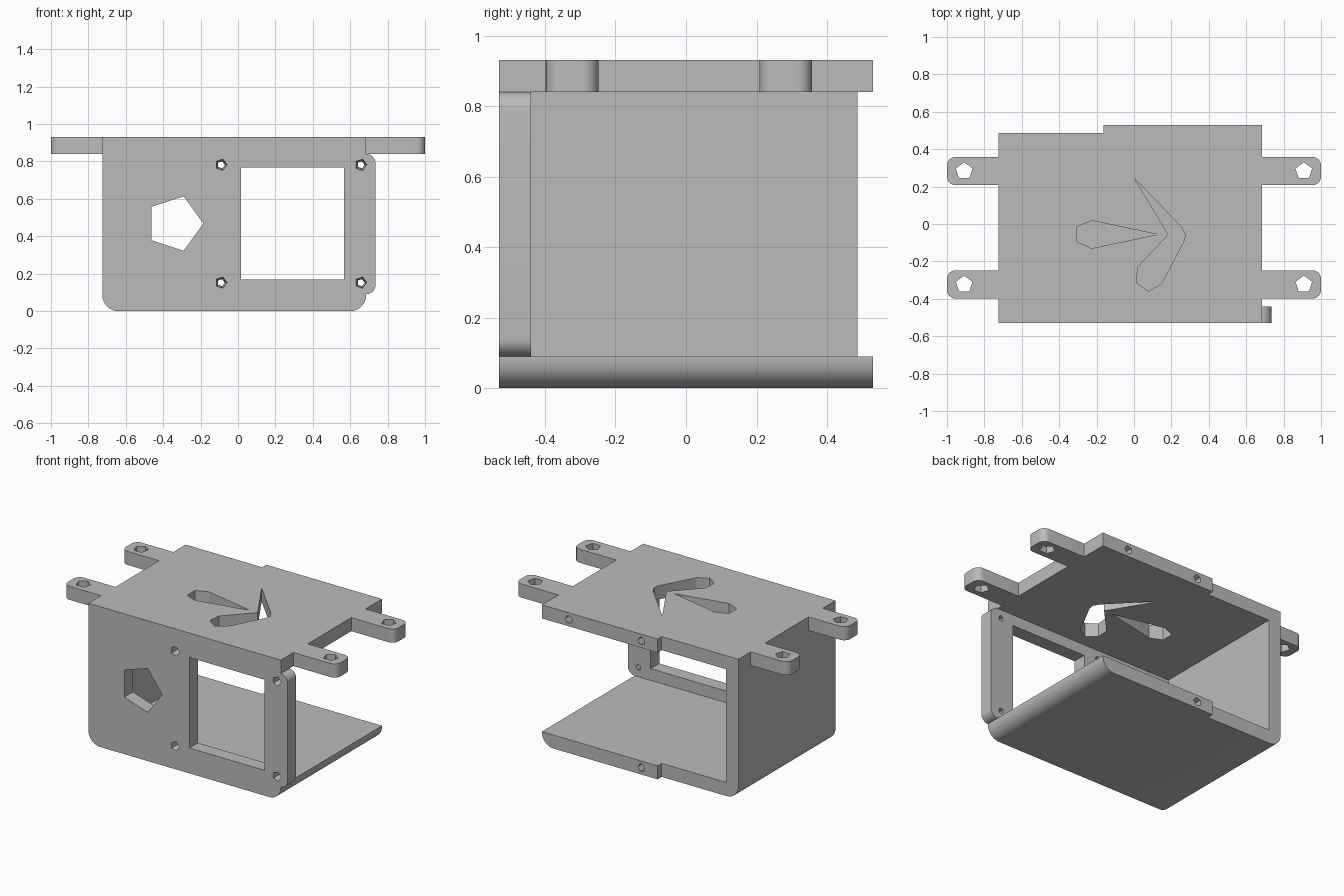
import bpy, bmesh
from math import sin, cos, pi
from mathutils import Vector

cube = bpy.data.objects.get("Cube")
if cube:
    bpy.data.objects.remove(cube, do_unlink=True)

grey = bpy.data.materials.new("plain_grey")
grey.use_nodes = True
grey.diffuse_color = (0.5, 0.5, 0.5, 1)
grey.node_tree.nodes["Principled BSDF"].inputs["Base Color"].default_value = (0.5, 0.5, 0.5, 1)


def prism(name, outline, axis, start, end, taper=1.0):
    """Extrude a flat outline along y or z, optionally narrowing to the end."""
    bm = bmesh.new()
    points = [Vector(p) for p in outline]
    mid = sum(points, Vector((0, 0))) / len(points)

    def ring(depth, scale):
        flat = [mid + (p - mid) * scale for p in points]
        return [bm.verts.new((u, depth, v) if axis == "y" else (u, v, depth)) for u, v in flat]

    first, last = ring(start, 1.0), ring(end, taper)
    bm.faces.new(first)
    bm.faces.new(last)
    for i in range(len(points)):
        j = (i + 1) % len(points)
        bm.faces.new((first[i], first[j], last[j], last[i]))
    bmesh.ops.recalc_face_normals(bm, faces=bm.faces)
    mesh = bpy.data.meshes.new(name)
    bm.to_mesh(mesh)
    bm.free()
    mesh.materials.append(grey)
    obj = bpy.data.objects.new(name, mesh)
    bpy.context.collection.objects.link(obj)
    return obj


def rect(x0, x1, y0, y1, radii=(0, 0, 0, 0), steps=8):
    """Rectangle with a fillet radius per corner, from lower left anticlockwise."""
    corners = [Vector(c) for c in ((x0, y0), (x1, y0), (x1, y1), (x0, y1))]
    out = []
    for i, r in enumerate(radii):
        p = corners[i]
        if not r:
            out.append(p)
            continue
        back = (corners[i - 1] - p).normalized()
        ahead = (corners[(i + 1) % 4] - p).normalized()
        centre = p + (back + ahead) * r
        for k in range(steps + 1):
            t = pi / 2 * k / steps
            out.append(centre - (ahead * cos(t) + back * sin(t)) * r)
    return out


def pentagon(x, y, r, turn=0.0):
    return [(x + r * cos(turn + 2 * pi * k / 5), y + r * sin(turn + 2 * pi * k / 5)) for k in range(5)]


def combine(target, tool, operation):
    mod = target.modifiers.new("combine", "BOOLEAN")
    mod.object, mod.operation, mod.solver = tool, operation, "EXACT"
    bpy.context.view_layer.objects.active = target
    bpy.ops.object.modifier_apply(modifier=mod.name)
    bpy.data.objects.remove(tool, do_unlink=True)


def cut(*args, **kwargs):
    combine(housing, prism("cutter", *args, **kwargs), "DIFFERENCE")


LEFT, RIGHT, DEPTH, TOP, WALL = -0.725, 0.685, 0.53, 0.93, 0.09
INNER = -DEPTH + WALL

# Housing: rounded lower edges, hollow and open at the back and one end
housing = prism("housing", rect(LEFT, RIGHT, 0, TOP, (0.085, 0.085, 0, 0)), "y", -DEPTH, DEPTH)
cut(rect(LEFT + WALL, 0.8, WALL, TOP - WALL), "y", INNER, 0.7)
cut(rect(-0.9, -0.163, -0.1, 1.1), "y", 0.487, 0.7)

# Rounded lip on the open end of the front wall
lip = prism("lip", rect(0.6, 0.735, WALL, TOP - WALL, (0, 0.05, 0.05, 0)), "y", -DEPTH, INNER)
combine(housing, lip, "UNION")

# Four mounting tabs with bolt holes
for y in (-0.323, 0.283):
    for side in (-1, 1):
        if side > 0:
            shape = rect(0.6, 1, y - 0.075, y + 0.075, (0, 0.045, 0.045, 0))
        else:
            shape = rect(-1, -0.68, y - 0.075, y + 0.075, (0.045, 0, 0, 0.045))
        combine(housing, prism("tab", shape, "z", TOP - WALL, TOP), "UNION")
        cut(pentagon(side * 0.908, y, 0.047, pi / 2), "z", 0.8, 1.0)

# Front window, cable opening and tapered screw holes
cut(rect(0.015, 0.567, 0.168, 0.768), "y", -0.6, -0.4)
cut(pentagon(-0.338, 0.468, 0.153), "y", -0.6, -0.4)
for x in (-0.09, 0.657):
    for z in (0.152, 0.782):
        cut(pentagon(x, z, 0.033), "y", -0.54, -0.43, taper=0.55)

# Blind screw holes in the back edges
for x, z in ((0.488, 0.885), (-0.045, 0.885), (-0.045, 0.045)):
    cut(pentagon(x, z, 0.028), "y", 0.42, 0.6)

# Two decorative cutouts in the top plate
drop = [(-0.305, -0.015), (-0.225, 0.018), (0.125, -0.056), (-0.225, -0.13), (-0.305, -0.095)]
hook = [(0.003, 0.243), (0.25, -0.013), (0.275, -0.056), (0.265, -0.095), (0.147, -0.318),
        (0.078, -0.36), (0.013, -0.313), (0.02, -0.23), (0.184, -0.056)]
for shape in (drop, hook):
    cut(shape, "z", 0.8, 1.0)

# Smooth fillets, crisp edges
bpy.ops.object.select_all(action="DESELECT")
housing.select_set(True)
bpy.context.view_layer.objects.active = housing
bpy.ops.object.shade_smooth_by_angle(angle=pi / 6)
